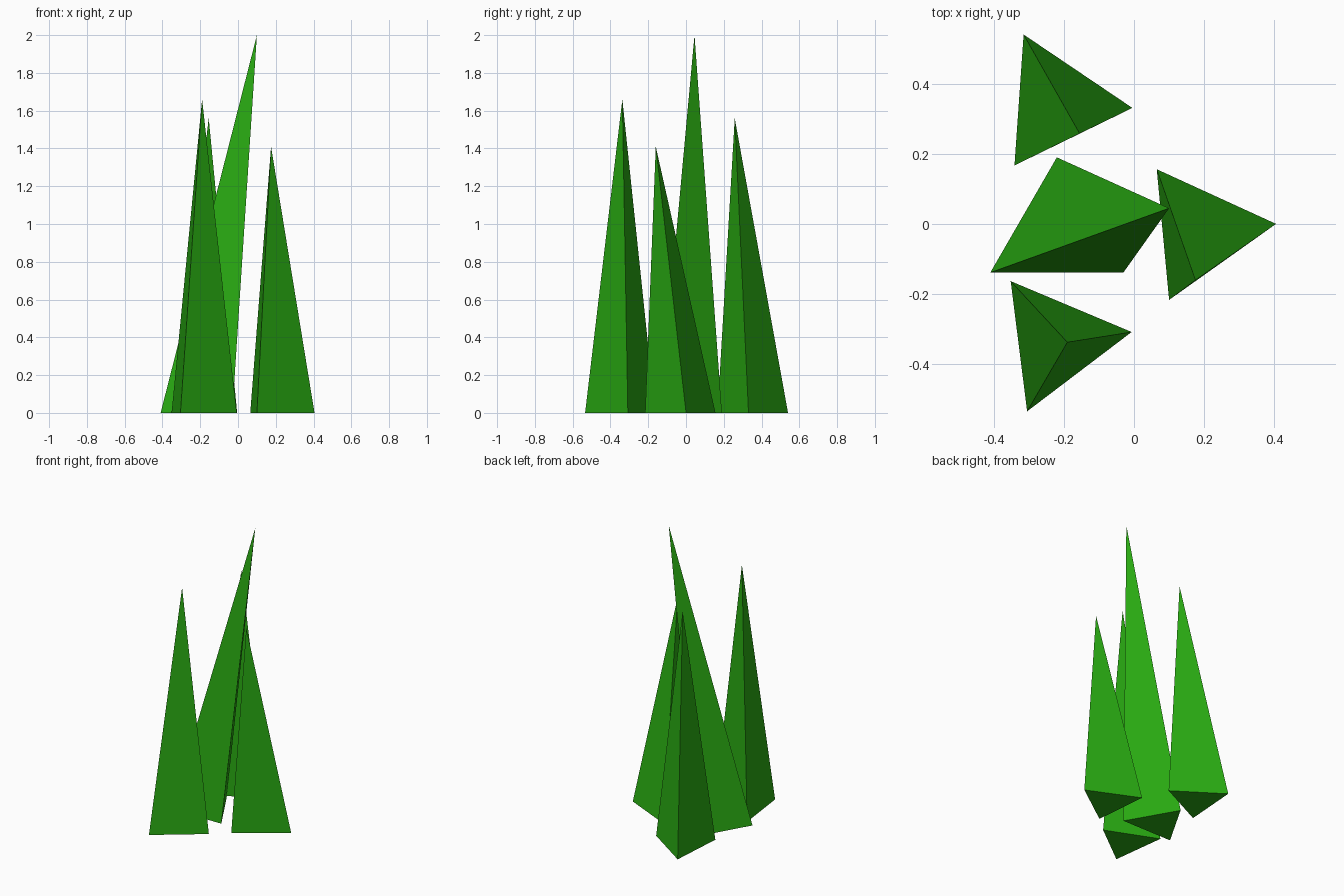
import bpy, bmesh
from math import cos, sin, radians

if "Cube" in bpy.data.objects:
    bpy.data.objects.remove(bpy.data.objects["Cube"])

green = bpy.data.materials.new("grass_green")
green.diffuse_color = (0.022, 0.40, 0.006, 1)
green.use_nodes = True
green.node_tree.nodes["Principled BSDF"].inputs["Base Color"].default_value = green.diffuse_color


def blade(name, centre, radius, angle, tip):
    """Three-sided spike: triangular base on the ground, leaning to its tip."""
    bm = bmesh.new()
    base = []
    for i in range(3):
        a = radians(angle + 120 * i)
        base.append(bm.verts.new((centre[0] + radius * cos(a),
                                  centre[1] + radius * sin(a), 0)))
    top = bm.verts.new(tip)
    bm.faces.new(base[::-1])
    for i in range(3):
        bm.faces.new((base[i], base[(i + 1) % 3], top))
    bmesh.ops.recalc_face_normals(bm, faces=bm.faces)
    mesh = bpy.data.meshes.new(name)
    bm.to_mesh(mesh)
    bm.free()
    mesh.materials.append(green)
    bpy.context.collection.objects.link(bpy.data.objects.new(name, mesh))


# Tall leaning middle blade and three shorter ones around it
blade("middle_blade", (-0.22, -0.029), 0.219, 90, (0.10, 0.045, 2.0))
blade("back_blade", (-0.22, 0.346), 0.216, -4, (-0.155, 0.258, 1.56))
blade("right_blade", (0.19, -0.02), 0.216, 5.4, (0.175, -0.16, 1.41))
blade("front_blade", (-0.221, -0.335), 0.216, 7.2, (-0.19, -0.337, 1.66))
